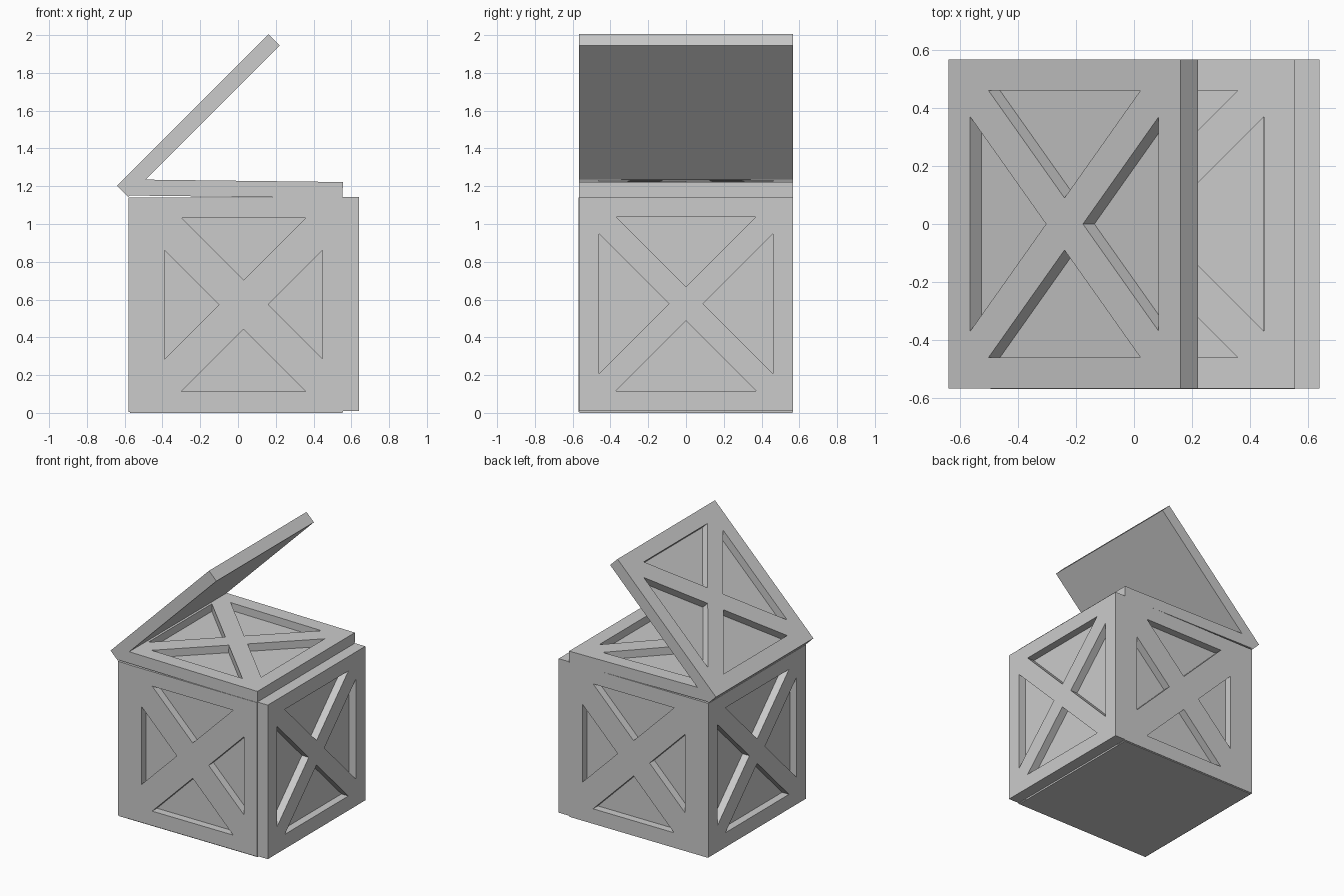
import bpy, bmesh
from math import radians
from mathutils import Matrix, Vector

if "Cube" in bpy.data.objects:
    bpy.data.objects.remove(bpy.data.objects["Cube"])

T = 0.085       # panel thickness
DEPTH = 0.056   # depth of the triangular recesses


def panel(name, loc, rot, hx=0.567, hy=0.567, rx=0.46, ry=0.46, brace=0.09):
    """Framed board with an X brace; its outer face is local z = 0."""
    bm = bmesh.new()

    def v(x, y, z=0.0):
        return bm.verts.new((x, y, z))

    signs = [(-1, -1), (1, -1), (1, 1), (-1, 1)]
    top = [v(sx * hx, sy * hy) for sx, sy in signs]
    low = [v(sx * hx, sy * hy, -T) for sx, sy in signs]
    mid = v(0, 0)
    tris = []
    for i in range(4):
        r = ry if i % 2 == 0 else rx
        turn = Matrix.Rotation(radians(90 * i), 3, 'Z')
        pts = [turn @ Vector(p) for p in
               ((-(r - brace), -r, 0), (r - brace, -r, 0), (0, -brace, 0))]
        tris.append([v(p.x, p.y) for p in pts])
    for i in range(4):
        j = (i + 1) % 4
        a, b, p = tris[i]
        _, pb, pp = tris[i - 1]
        # frame rail, brace arm and outer edge
        bm.faces.new((top[i], top[j], b, a))
        bm.faces.new((top[i], a, p, mid, pp, pb))
        bm.faces.new((top[j], top[i], low[i], low[j]))
        # recess walls and floor
        floor = [v(q.co.x, q.co.y, -DEPTH) for q in tris[i]]
        bm.faces.new(floor)
        for k in range(3):
            n = (k + 1) % 3
            bm.faces.new((tris[i][k], tris[i][n], floor[n], floor[k]))
    bm.faces.new(low[::-1])
    bmesh.ops.recalc_face_normals(bm, faces=bm.faces)
    mesh = bpy.data.meshes.new(name)
    bm.to_mesh(mesh)
    bm.free()
    ob = bpy.data.objects.new(name, mesh)
    ob.matrix_world = Matrix.Translation(loc) @ rot
    bpy.context.collection.objects.link(ob)
    return ob


def upright(deg):
    return Matrix.Rotation(radians(deg), 4, 'Z') @ Matrix.Rotation(radians(90), 4, 'X')


# Front and back walls (narrower, with wider braces)
narrow = dict(hx=0.525, rx=0.418, brace=0.13)
panel("front_wall", (0.03, -0.57, 0.573), upright(0), **narrow)
panel("back_wall", (0.03, 0.567, 0.573), upright(180), **narrow)

# Side walls; the right one stands proud of the body
panel("right_wall", (0.64, 0, 0.577), upright(90))
panel("left_wall", (-0.58, 0, 0.573), upright(-90))

# Closed top board, sagging slightly to the right
panel("top_board", (-0.012, 0, 1.229), Matrix.Rotation(radians(0.7), 4, 'Y'))

# Open lid leaning up from the left edge
panel("open_lid", (-0.24, 0, 1.604), Matrix.Rotation(radians(-45), 4, 'Y'))

# Plain floor
bpy.ops.mesh.primitive_cube_add(size=1, location=(-0.01, 0, T / 2))
base = bpy.context.object
base.name = "floor_board"
base.scale = (1.125, 1.125, T)
